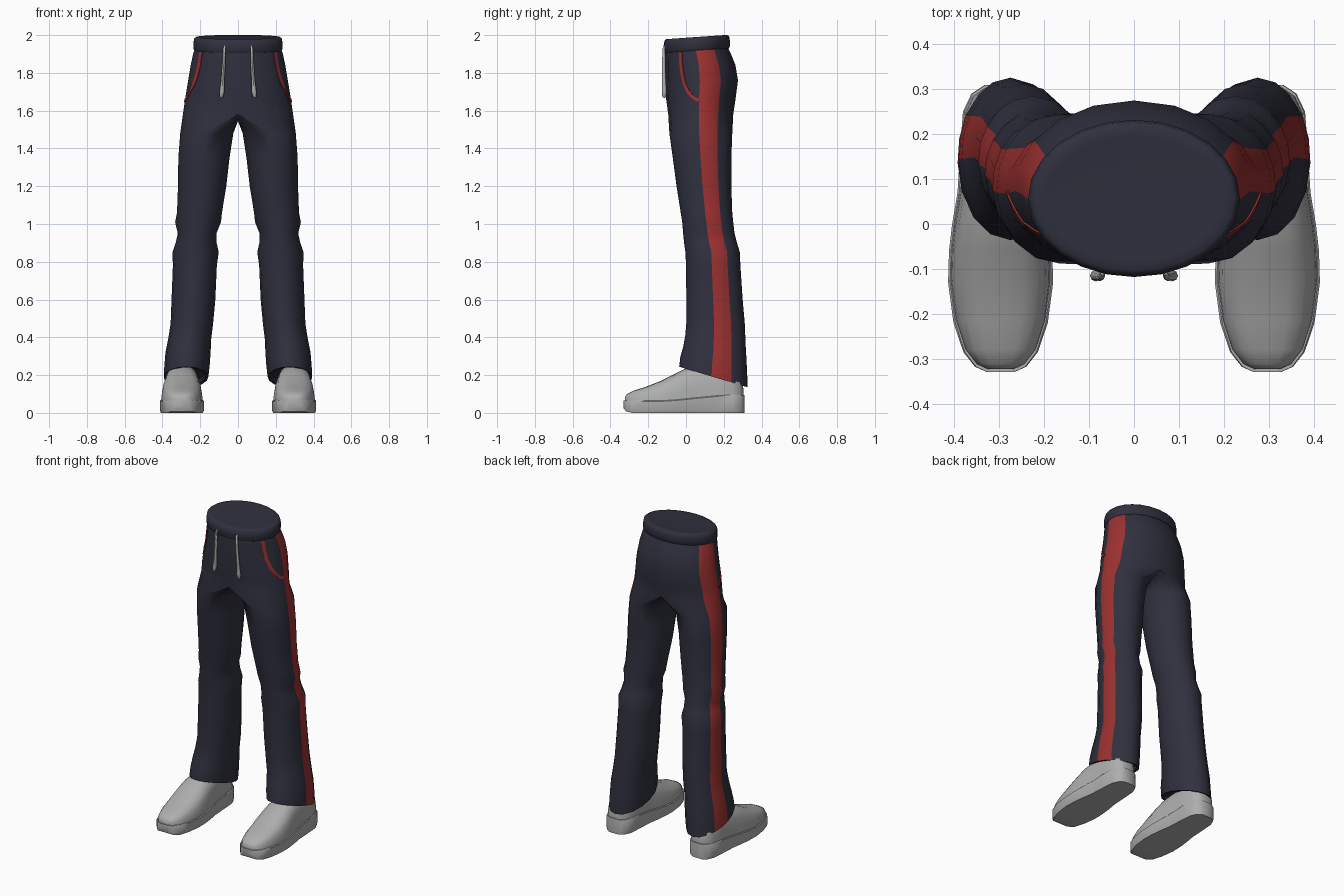
import bpy, bmesh, math
from mathutils import Vector
from mathutils.bvhtree import BVHTree

if "Cube" in bpy.data.objects:
    bpy.data.objects.remove(bpy.data.objects["Cube"])


def material(name, rgb):
    m = bpy.data.materials.new(name)
    m.diffuse_color = (*rgb, 1)
    m.use_nodes = True
    m.node_tree.nodes["Principled BSDF"].inputs["Base Color"].default_value = m.diffuse_color
    return m


NAVY = material("navy fabric", (0.03, 0.03, 0.05))
RED = material("red stripe", (0.33, 0.03, 0.03))
GREY = material("light grey", (0.42, 0.43, 0.42))


def bridge(bm, a, b, closed=True):
    n = len(a)
    return [bm.faces.new((a[i], a[(i + 1) % n], b[(i + 1) % n], b[i]))
            for i in range(n if closed else n - 1)]


def loft(bm, rings, cap_start=True, cap_end=True):
    rows = [[bm.verts.new(p) for p in r] for r in rings]
    for a, b in zip(rows, rows[1:]):
        bridge(bm, a, b)
    if cap_start:
        bm.faces.new(rows[0])
    if cap_end:
        bm.faces.new(rows[-1])
    return rows


def finish(name, bm, mats, mirror=True, angle=45):
    bmesh.ops.recalc_face_normals(bm, faces=bm.faces)
    for f in bm.faces:
        f.smooth = True
    me = bpy.data.meshes.new(name)
    bm.to_mesh(me)
    for m in mats:
        me.materials.append(m)
    me.set_sharp_from_angle(angle=math.radians(angle))
    ob = bpy.data.objects.new(name, me)
    bpy.context.collection.objects.link(ob)
    if mirror:
        mod = ob.modifiers.new("mirror", 'MIRROR')
        mod.merge_threshold = 0.0005
    return ob


# Section angles: the stripe lies between -3 and 32 degrees
OUTER = [-90, -68, -46, -24, -3, 14.5, 32, 51, 70, 90]
INNER = [112, 135, 158, 180, 202, 225, 248]
STRIPE = (4, 5)


def section(angles, z, x0, x1, y0, y1, tilt=0.0):
    cx, cy, rx, ry = (x0 + x1) / 2, (y0 + y1) / 2, (x1 - x0) / 2, (y1 - y0) / 2
    pts = []
    for a in angles:
        c, s = math.cos(math.radians(a)), math.sin(math.radians(a))
        pts.append(Vector((cx + rx * c, cy + ry * s, z - tilt * ry * s)))
    return pts


# Trousers: open half rings for the seat, full rings for the leg, mirrored
SEAT = [(1.93, .228, -.106, .224), (1.9, .238, -.108, .238), (1.84, .251, -.108, .262),
        (1.76, .264, -.108, .275), (1.66, .281, -.105, .262), (1.58, .292, -.094, .25)]
LEG = [(1.48, .025, .306, -.088, .245, 0), (1.35, .045, .316, -.07, .24, 0),
       (1.2, .062, .318, -.05, .24, 0), (1.06, .085, .323, -.028, .245, 0),
       (1.01, .09, .333, -.02, .25, 0), (.95, .114, .319, -.015, .257, 0),
       (.9, .113, .33, -.01, .27, 0), (.85, .102, .347, -.003, .285, 0),
       (.78, .112, .345, 0, .288, 0), (.6, .12, .352, .002, .30, 0),
       (.47, .132, .357, .002, .312, .05), (.39, .142, .37, -.004, .315, .12),
       (.32, .145, .384, -.014, .32, .2), (.25, .15, .39, -.03, .324, .26),
       (.19, .157, .393, -.036, .326, .3), (.192, .172, .378, -.02, .31, .3),
       (.215, .175, .375, -.016, .306, .3)]
bm = bmesh.new()
arcs = []
for z, w, y0, y1 in SEAT:
    pts = section(OUTER, z, -w, w, y0, y1)
    pts[0].x = pts[-1].x = 0
    arcs.append([bm.verts.new(p) for p in pts])
stripe = []
for a, b in zip(arcs, arcs[1:]):
    faces = bridge(bm, a, b, closed=False)
    stripe += [faces[i] for i in STRIPE]
# Crotch seam joins the last half ring into a full ring
crotch = list(arcs[-1])
for i in range(len(INNER)):
    t = (i + 1) / (len(INNER) + 1)
    crotch.append(bm.verts.new((0, .25 - .344 * t, 1.58 - .035 * math.sin(math.pi * t))))
prev = crotch
for k, r in enumerate(LEG):
    ring = [bm.verts.new(p) for p in section(OUTER + INNER, *r)]
    faces = bridge(bm, prev, ring)
    if k < len(LEG) - 2:
        stripe += [faces[i] for i in STRIPE]
    prev = ring
bm.faces.new(prev)
for f in stripe:
    f.material_index = 1
bmesh.ops.recalc_face_normals(bm, faces=bm.faces)
tree = BVHTree.FromBMesh(bm)
finish("trousers", bm, [NAVY, RED], angle=60)

# Waistband with a closed top
bm = bmesh.new()
rings = []
for z, d in [(1.922, -.012), (1.918, 0), (1.928, .006), (1.96, .006), (1.982, .002),
             (1.99, -.008), (1.988, -.03)]:
    w = .23 + d
    rings.append(section([i * 15 for i in range(24)], z, -w, w, -.112 - d, .226 + d, -.07))
loft(bm, rings)
finish("waistband", bm, [NAVY], mirror=False, angle=50)

# Pocket trim: thin ribbon laid on the hip surface
PATH = [(-.028, 1.91), (-.025, 1.85), (-.018, 1.79), (-.004, 1.735), (.015, 1.695),
        (.04, 1.668), (.072, 1.652)]
bm = bmesh.new()
path = []
for a, b in zip(PATH, PATH[1:]):
    path += [Vector(a).lerp(Vector(b), t / 3) for t in range(3)]
path.append(Vector(PATH[-1]))
rows = []
for i, p in enumerate(path):
    d = (path[min(i + 1, len(path) - 1)] - path[max(i - 1, 0)]).normalized()
    side = Vector((-d.y, d.x)) * .008
    row = []
    for q in (p - side, p + side):
        hit = tree.ray_cast(Vector((1, q.x, q.y)), Vector((-1, 0, 0)))
        row += [hit[0] + hit[1] * .004 * (1 if hit[1].x > 0 else -1), hit[0]]
    rows.append([row[1], row[0], row[2], row[3]])
loft(bm, rows)
finish("pocket_trim", bm, [RED])

# Drawstrings: slightly flared cords hanging from the waistband
bm = bmesh.new()
CORD = [(.07, -.109, 1.945, .005), (.072, -.117, 1.93, .007), (.075, -.118, 1.85, .009),
        (.081, -.116, 1.76, .01), (.085, -.115, 1.70, .013), (.088, -.115, 1.675, .01),
        (.089, -.115, 1.668, .004)]
loft(bm, [section([i * 45 for i in range(8)], z, x - r, x + r, y - r, y + r)
          for x, y, z, r in CORD])
finish("drawstring", bm, [GREY])

# Shoes: (y, half width, height of upper)
SHOE = [(-.33, .03, .085), (-.318, .057, .1), (-.285, .083, .117), (-.22, .105, .137),
        (-.13, .117, .172), (-.06, .115, .207), (0, .108, .237), (.07, .096, .255),
        (.17, .09, .26), (.25, .084, .24), (.29, .065, .2), (.31, .035, .13)]
SHOE_X = .297
UPPER = [(1, 0), (.97, .3), (.9, .6), (.74, .84), (.42, .97), (0, 1)]


def sole_top(y):
    return .065 + .03 * max(0, min(1, (y + .1) / .3))


uppers, soles = [], []
for y, w, h in SHOE:
    t = sole_top(y)
    half = [(u * w * .95, t - .01 + v * (h - t + .01)) for u, v in UPPER]
    full = half + [(-x, z) for x, z in half[-2::-1]]
    uppers.append([(SHOE_X + x, y * .98, z) for x, z in full])
    lift = .025 if y < -.325 else .008 if y < -.31 else 0
    half = [(w * .95, lift), (w, lift + .012), (w, t - .004), (w * .96, t)]
    full = half + [(-x, z) for x, z in half[::-1]]
    soles.append([(SHOE_X + x, y, z) for x, z in full])
for name, rings in (("shoe_upper", uppers), ("shoe_sole", soles)):
    bm = bmesh.new()
    loft(bm, rings)
    finish(name, bm, [GREY], angle=40)
